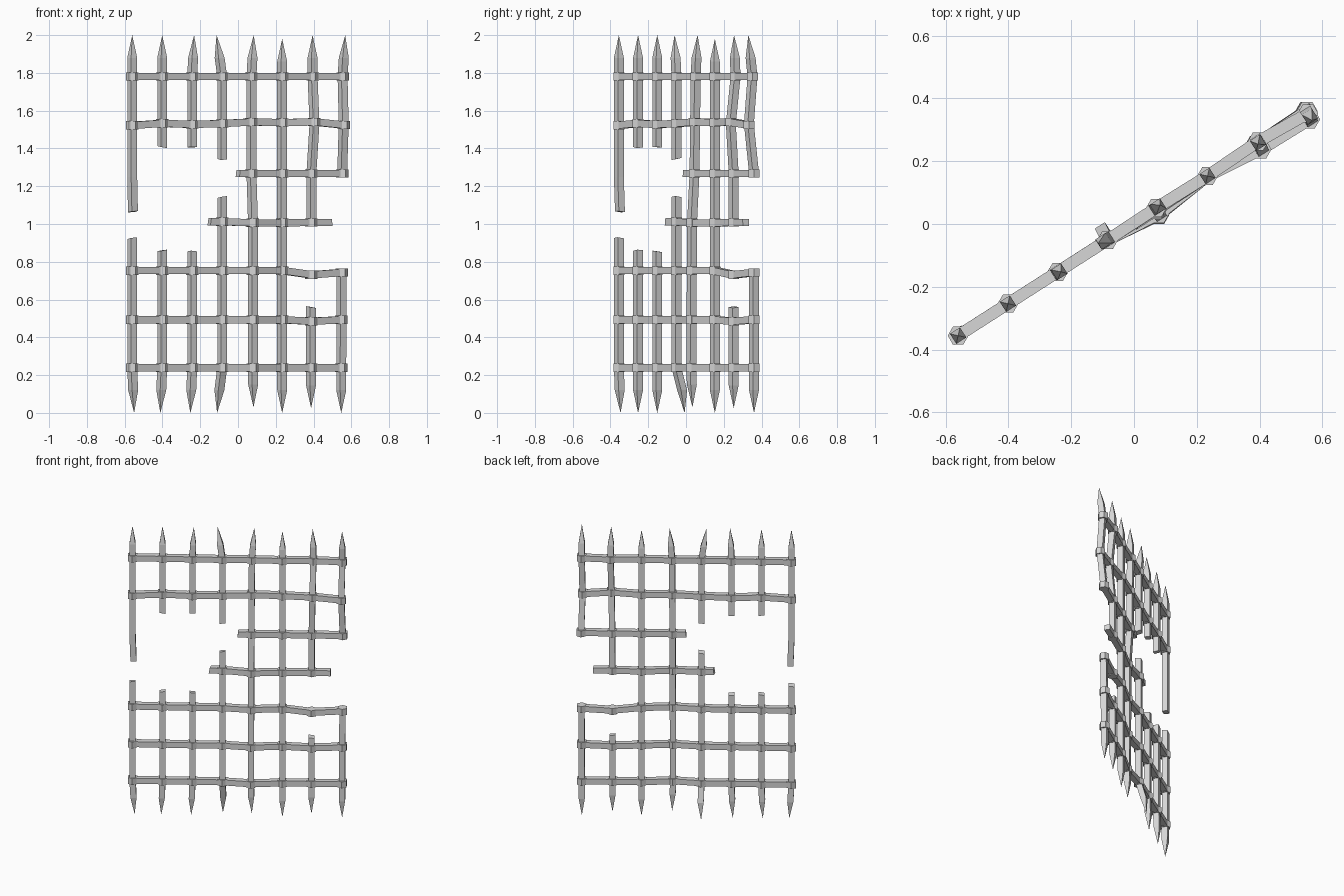
import bpy, bmesh, math, random
from mathutils import Matrix, Vector

random.seed(4)
cube = bpy.data.objects.get("Cube")
if cube:
    bpy.data.objects.remove(cube, do_unlink=True)

iron = bpy.data.materials.new("iron_grey")
iron.use_nodes = True
GREY = (0.68, 0.68, 0.68, 1)
iron.diffuse_color = GREY
iron.node_tree.nodes["Principled BSDF"].inputs["Base Color"].default_value = GREY

# The grille stands diagonally: ALONG runs across it, OUT is its normal
ANGLE = math.radians(32.5)
ALONG = Vector((math.cos(ANGLE), math.sin(ANGLE), 0))
OUT = Vector((ALONG.y, -ALONG.x, 0))
UP = Vector((0, 0, 1))
HALF = 0.019


def finish(bm, name):
    bmesh.ops.recalc_face_normals(bm, faces=bm.faces)
    mesh = bpy.data.meshes.new(name)
    bm.to_mesh(mesh)
    bm.free()
    mesh.materials.append(iron)
    bpy.context.collection.objects.link(bpy.data.objects.new(name, mesh))


def sweep(name, points, a, b, sharp_start=False, sharp_end=False, ragged=(False, False)):
    """Square bar through points, with cross-section axes a and b."""
    bm = bmesh.new()
    rings = []
    last = len(points) - 1
    travel = a.cross(b)
    for i, p in enumerate(points):
        if (i == 0 and sharp_start) or (i == last and sharp_end):
            rings.append([bm.verts.new(p)])
            continue
        rough = (i == 0 and ragged[0]) or (i == last and ragged[1])
        tilt = [random.uniform(-0.2, 0.2) if rough else 0 for _ in range(2)]
        rings.append([bm.verts.new(p + (a * s + b * t + travel * (s * tilt[0] + t * tilt[1])) * HALF)
                      for s, t in ((-1, -1), (1, -1), (1, 1), (-1, 1))])
    for lo, hi in zip(rings, rings[1:]):
        for k in range(4):
            n = (k + 1) % 4
            if len(lo) == 1:
                bm.faces.new((lo[0], hi[k], hi[n]))
            elif len(hi) == 1:
                bm.faces.new((lo[k], lo[n], hi[0]))
            else:
                bm.faces.new((lo[k], lo[n], hi[n], hi[k]))
    for ring in (rings[0], rings[-1]):
        if len(ring) == 4:
            bm.faces.new(ring)
    finish(bm, name)


def column(i):
    x = -0.56 + 0.1588 * i
    return Vector((x, 0.64 * x + 0.003, 0))


# Bends of each upright: (height, x shift, y shift), top to bottom
BENDS = {
    0: [(1.25, 0, 0), (1.06, 0.004, 0.006), (0.93, 0, 0), (0.24, 0, 0), (0, 0.01, 0.009)],
    1: [(0.24, 0, 0), (0, -0.01, 0)],
    2: [(2, 0.01, 0), (1.78, 0, 0), (0.24, 0, 0), (0, -0.01, 0)],
    3: [(2, -0.03, -0.01), (1.78, 0, 0), (0.24, 0, 0), (0.12, -0.015, 0.03), (0, -0.027, 0.043)],
    4: [(2, 0.008, 0.01), (1.78, -0.004, 0), (1.27, -0.004, -0.006), (1.01, 0.004, -0.019),
        (0.24, 0.004, -0.023), (0, 0.007, -0.016)],
    6: [(2, 0.002, 0), (1.78, 0.002, 0.008), (1.53, 0.012, -0.017), (1.27, -0.004, -0.002),
        (0.24, -0.006, -0.002)],
    7: [(2, 0.016, -0.026), (1.78, 0.002, -0.004), (1.53, 0.008, -0.023), (1.27, 0, 0.004),
        (0.24, -0.005, 0.004)],
}


def upright_at(i, z):
    """Centre of an upright at a height."""
    bends = BENDS.get(i, [(1, 0, 0)])
    p = column(i) + UP * z
    if z >= bends[0][0]:
        return p + Vector((*bends[0][1:], 0))
    for (z1, *d1), (z0, *d0) in zip(bends, bends[1:]):
        if z >= z0:
            return p + Vector((*d0, 0)).lerp(Vector((*d1, 0)), (z - z0) / (z1 - z0))
    return p + Vector((*bends[-1][1:], 0))


# Each upright: bottom tip, broken gap (low, high), top tip
UPRIGHTS = [(0, 0.925, 1.065, 2), (0, 0.86, 1.407, 2), (0, 0.855, 1.407, 2), (0, 1.143, 1.344, 2),
            (0.03, None, None, 2), (0, None, None, 1.98), (0.025, 0.56, 1.0, 2), (0, 0.757, 1.255, 2)]
SPIKE = 0.12


def upright(name, i, low, high, tip_low, tip_high):
    heights = {low, high} | {z for z, *_ in BENDS.get(i, []) if low < z < high}
    if tip_low:
        heights.add(low + SPIKE)
    if tip_high:
        heights.add(high - SPIKE)
    sweep(name, [upright_at(i, z) for z in sorted(heights)], ALONG, OUT,
          tip_low, tip_high, (not tip_low, not tip_high))


for i, (low, gap_low, gap_high, high) in enumerate(UPRIGHTS):
    if gap_low is None:
        upright(f"upright_{i + 1}", i, low, high, True, True)
    else:
        upright(f"lower_upright_{i + 1}", i, low, gap_low, True, False)
        upright(f"upper_upright_{i + 1}", i, gap_high, high, False, True)


# Crossbars: height, first and last column, overhangs, sag by column
END = 0.025
CROSSBARS = [
    (0.239, 0, 7, END, END, {}),
    (0.493, 0, 7, END, END, {6: -0.008}),
    (0.753, 0, 7, END, END, {6: -0.022, 7: -0.01}),
    (1.006, 3, 6, 0.08, 0.12, {3: 0.006, 6: 0.002}),
    (1.267, 4, 7, 0.085, END, {}),
    (1.527, 0, 7, END, END, {0: -0.005, 1: 0.006, 3: 0.005, 4: 0.013, 5: 0.01, 6: 0.013, 7: -0.003}),
    (1.781, 0, 7, END, END, {}),
]


def collars(name, points):
    """Six-sided bands that clamp the crossings."""
    bm = bmesh.new()
    for p in points:
        bmesh.ops.create_cone(bm, cap_ends=True, segments=6, radius1=0.033, radius2=0.033, depth=0.044,
                              matrix=Matrix.Translation(p) @ Matrix.Rotation(math.pi / 2, 4, 'Z'))
    finish(bm, name)


for n, (z, first, last, before, after, sag) in enumerate(CROSSBARS):
    nodes = [upright_at(i, z) + UP * sag.get(i, 0) for i in range(first, last + 1)]
    path = [nodes[0] - ALONG * before, *nodes, nodes[-1] + ALONG * after]
    sweep(f"crossbar_{n + 1}", path, OUT, UP, ragged=(first > 0, last < 7))
    collars(f"collars_{n + 1}", nodes)
